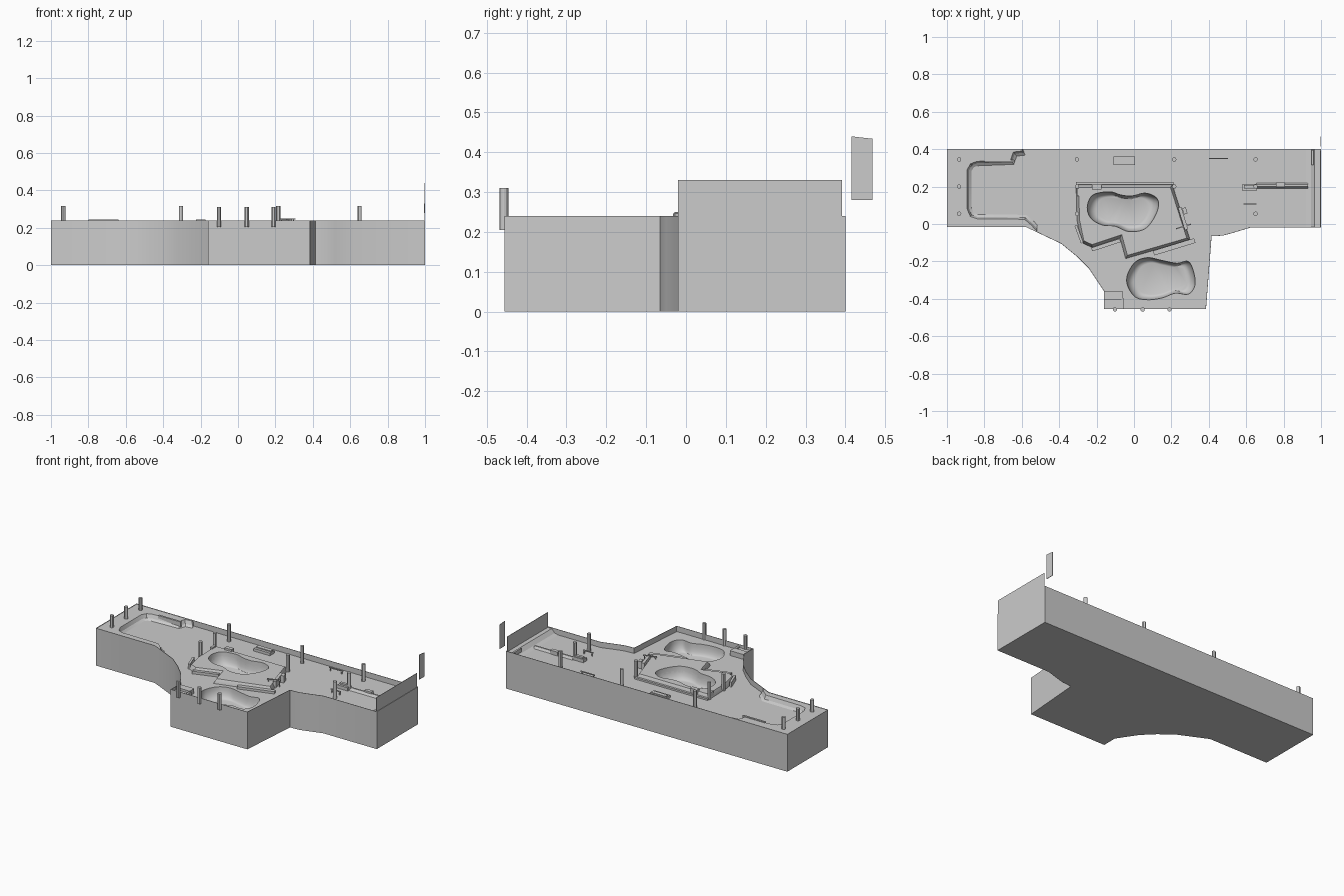
import bpy, bmesh, math
from mathutils import Vector

if "Cube" in bpy.data.objects:
    bpy.data.objects.remove(bpy.data.objects["Cube"])

FLOOR, RIM, DECK = 0.205, 0.24, 0.232


def loft(name, rings):
    """Closed solid through rings of 3D points with equal counts."""
    bm = bmesh.new()
    vs = [[bm.verts.new(p) for p in r] for r in rings]
    n = len(vs[0])
    for a, b in zip(vs, vs[1:]):
        for i in range(n):
            j = (i + 1) % n
            bm.faces.new((a[i], a[j], b[j], b[i]))
    bm.faces.new(vs[0])
    bm.faces.new(vs[-1])
    bmesh.ops.recalc_face_normals(bm, faces=bm.faces)
    me = bpy.data.meshes.new(name)
    bm.to_mesh(me)
    bm.free()
    ob = bpy.data.objects.new(name, me)
    bpy.context.collection.objects.link(ob)
    return ob


def ring(pts, z):
    return [(p[0], p[1], z) for p in pts]


def prism(name, pts, z0, z1):
    return loft(name, [ring(pts, z0), ring(pts, z1)])


def inset(pts, d):
    """Mitred inward offset of a clockwise outline."""
    out = []
    for i, p in enumerate(pts):
        p = Vector(p)
        e1 = (p - Vector(pts[i - 1])).normalized()
        e2 = (Vector(pts[(i + 1) % len(pts)]) - p).normalized()
        n1, n2 = Vector((e1.y, -e1.x)), Vector((e2.y, -e2.x))
        out.append(p + (n1 + n2) * d / (1 + n1.dot(n2)))
    return out


def smooth_loop(pts, steps=5):
    """Closed Catmull-Rom curve."""
    out, n = [], len(pts)
    for i in range(n):
        a, b, c, d = (Vector(pts[(i + k) % n]) for k in (-1, 0, 1, 2))
        for s in range(steps):
            t = s / steps
            out.append(0.5 * (2 * b + (c - a) * t + (2 * a - 5 * b + 4 * c - d) * t * t
                              + (3 * b - a - 3 * c + d) * t ** 3))
    return out


def cut(target, cutter):
    m = target.modifiers.new("cut", 'BOOLEAN')
    m.operation, m.solver, m.object = 'DIFFERENCE', 'EXACT', cutter
    bpy.context.view_layer.update()
    dg = bpy.context.evaluated_depsgraph_get()
    me = bpy.data.meshes.new_from_object(target.evaluated_get(dg))
    target.modifiers.clear()
    target.data = me


def bowl_cutter(name, pts, top, depth, width):
    """Bowl with quarter-round walls, going straight up above the rim."""
    loop = smooth_loop(pts)
    c = sum(loop, Vector((0, 0))) / len(loop)
    rings = [ring(loop, 0.3), ring(loop, top)]
    for k in range(1, 7):
        a = k / 6 * math.pi / 2
        s = 1 - width * (1 - math.cos(a))
        rings.append(ring([c + (p - c) * s for p in loop], top - depth * math.sin(a)))
    return loft(name, rings)


def box(name, x, y, sx, sy, z0, z1, rot=0):
    c, s = math.cos(math.radians(rot)), math.sin(math.radians(rot))
    q = [(x + u * sx / 2 * c - v * sy / 2 * s, y + u * sx / 2 * s + v * sy / 2 * c)
         for u, v in ((-1, -1), (-1, 1), (1, 1), (1, -1))]
    return prism(name, q, z0, z1)


def rail(name, x, y, length, z, rot=0):
    box(name, x, y, length, 0.006, z - 0.006, z, rot)
    c, s = math.cos(math.radians(rot)), math.sin(math.radians(rot))
    for k in (-0.4, 0.4):
        box(name + "_leg", x + k * length * c, y + k * length * s, 0.005, 0.005,
            FLOOR - 0.005, z - 0.003, rot)


# Park slab with a thin raised rim
outline = [(-1, 0.4), (1, 0.4), (1, -0.02), (0.62, -0.02), (0.52, -0.05), (0.475, -0.062),
           (0.415, -0.065), (0.385, -0.455), (-0.16, -0.455), (-0.16, -0.36), (-0.24, -0.24),
           (-0.31, -0.17), (-0.39, -0.105), (-0.485, -0.06), (-0.58, -0.015), (-1, -0.015)]
slab = prism("park_slab", outline, 0, RIM)
recess = prism("recess_cutter", inset(outline, 0.003), FLOOR, 0.3)
cut(slab, recess)

# Central raised platform with banked sides
plat = [(-0.31, 0.21), (0.205, 0.21), (0.3, -0.085), (-0.045, -0.185), (-0.075, -0.075),
        (-0.225, -0.125), (-0.28, -0.1), (-0.305, 0.02)]
platform = loft("central_platform", [ring(plat, FLOOR - 0.01), ring(plat, FLOOR),
                                     ring(inset(plat, 0.014), DECK)])

# Two kidney bowls
b1 = bowl_cutter("upper_bowl_cutter", [
    (-0.25, 0.09), (-0.22, 0.155), (-0.13, 0.172), (-0.07, 0.155), (-0.01, 0.15), (0.06, 0.165),
    (0.12, 0.14), (0.13, 0.09), (0.1, 0.02), (0.05, -0.03), (-0.03, -0.04), (-0.1, -0.012),
    (-0.17, -0.005), (-0.23, 0.03)], DECK, 0.08, 0.27)
b2 = bowl_cutter("lower_bowl_cutter", [
    (-0.04, -0.3), (0, -0.21), (0.07, -0.18), (0.15, -0.195), (0.23, -0.21), (0.29, -0.2),
    (0.32, -0.26), (0.325, -0.33), (0.29, -0.375), (0.22, -0.37), (0.15, -0.395),
    (0.07, -0.405), (0, -0.385)], FLOOR, 0.07, 0.25)
cut(slab, b1)
cut(slab, b2)
cut(platform, b1)

# Left deck wrapped around a rounded basin that opens onto the floor
deck = prism("left_deck", [(-0.998, 0.398), (-0.595, 0.398), (-0.5, 0.2), (-0.52, -0.041),
                           (-0.58, -0.013), (-0.998, -0.013)], FLOOR - 0.01, RIM - 0.002)
basin = [(-0.4, 0.43), (-0.4, -0.09), (-0.5, -0.06), (-0.55, -0.005), (-0.585, 0.025),
         (-0.84, 0.028), (-0.875, 0.04), (-0.892, 0.08), (-0.892, 0.29), (-0.875, 0.322),
         (-0.84, 0.335), (-0.66, 0.342), (-0.645, 0.385), (-0.6, 0.39), (-0.6, 0.43)]
# the outline runs the other way round, so flip it before insetting
basin.reverse()
if sum(a[0] * b[1] - b[0] * a[1] for a, b in zip(basin, basin[1:] + basin[:1])) > 0:
    basin.reverse()
cutter = loft("basin_cutter", [ring(inset(basin, 0.024), FLOOR - 0.02),
                               ring(inset(basin, 0.024), FLOOR),
                               ring(inset(basin, 0.010), FLOOR + 0.010),
                               ring(basin, RIM - 0.002), ring(basin, 0.3)])
cut(deck, cutter)
for o in (recess, b1, b2, cutter):
    bpy.data.objects.remove(o)

# Right quarter-pipe strip, end screen and detached sign panel
prof = [(0.92, FLOOR - 0.01), (0.92, FLOOR), (0.945, FLOOR + 0.006), (0.966, RIM - 0.006),
        (0.997, RIM - 0.006), (0.997, FLOOR - 0.01)]
loft("right_quarter_pipe", [[(x, y, z) for x, z in prof] for y in (-0.017, 0.397)])
box("end_screen", 0.996, 0.186, 0.003, 0.412, RIM - 0.02, 0.33)
box("quarter_pipe_block", 0.955, 0.355, 0.012, 0.08, FLOOR, RIM)
sign = [(0.415, 0.28), (0.415, 0.385), (0.415, 0.44), (0.468, 0.434), (0.468, 0.385), (0.468, 0.28)]
loft("sign_panel", [[(x, y, z) for y, z in sign] for x in (0.996, 0.999)])

# Lamp posts
posts = [(x, y, 0.315) for x in (-0.935, -0.305, 0.215, 0.65) for y in (0.345, 0.2, 0.055)
         if (x, y) != (0.215, 0.055)]
posts += [(x, -0.457, 0.31) for x in (-0.102, 0.046, 0.19)]
for x, y, top in posts:
    circle = [(x + 0.0115 * math.cos(k * math.pi / 6), y + 0.0115 * math.sin(k * math.pi / 6))
              for k in range(12)]
    prism("post", circle, FLOOR, top)

# Ledges, banks and boxes
box("back_bench", -0.052, 0.338, 0.115, 0.045, FLOOR - 0.005, 0.222)
box("back_bench_top", -0.052, 0.345, 0.105, 0.026, 0.22, 0.228)
box("platform_ledge", -0.2, 0.198, 0.05, 0.025, FLOOR, 0.245)
box("platform_back_coping", -0.05, 0.217, 0.52, 0.014, FLOOR - 0.005, 0.216)
box("side_ledge", -0.297, 0.17, 0.016, 0.04, FLOOR, 0.24)
box("side_curb", -0.294, -0.055, 0.014, 0.1, FLOOR - 0.005, 0.236, 20)
box("right_ledge", 0.262, 0.03, 0.018, 0.125, FLOOR, 0.246, 17)
box("right_ledge_cap", 0.272, 0.07, 0.02, 0.035, FLOOR, 0.25, 17)
box("front_wall_left", -0.15, -0.112, 0.16, 0.02, FLOOR - 0.005, 0.222, 18)
box("front_wall_right", 0.215, -0.122, 0.23, 0.026, FLOOR - 0.005, 0.22, 17)
box("funbox", 0.618, 0.195, 0.075, 0.036, FLOOR - 0.005, 0.226)
box("funbox_top", 0.618, 0.2, 0.06, 0.018, 0.22, 0.236)
ridge = [(0.186, FLOOR - 0.005), (0.2, 0.22), (0.21, 0.22), (0.222, FLOOR - 0.005)]
loft("long_ridge", [[(x, y, z) for y, z in ridge] for x in (0.655, 0.93)])
box("ridge_block", 0.783, 0.211, 0.05, 0.024, FLOOR - 0.005, 0.23)
box("left_deck_ledge", -0.72, 0.337, 0.16, 0.012, 0.21, 0.243)

# Entry steps at the front-left corner
box("entry_landing", -0.108, -0.383, 0.098, 0.046, FLOOR - 0.005, 0.236)
box("entry_step", -0.112, -0.43, 0.09, 0.048, FLOOR - 0.005, 0.222)
box("entry_curb", -0.06, -0.425, 0.014, 0.055, FLOOR - 0.005, 0.23)

# Grind rails
rail("back_rail", 0.452, 0.35, 0.1, 0.228)
rail("right_rail", 0.62, 0.107, 0.07, 0.23)
rail("platform_rail", 0.265, -0.013, 0.085, 0.25, 17)

# Smooth the curved surfaces, keep edges sharp
bpy.ops.object.select_all(action='DESELECT')
for o in bpy.context.collection.objects:
    o.select_set(True)
bpy.context.view_layer.objects.active = slab
bpy.ops.object.shade_smooth_by_angle(angle=math.radians(30))
